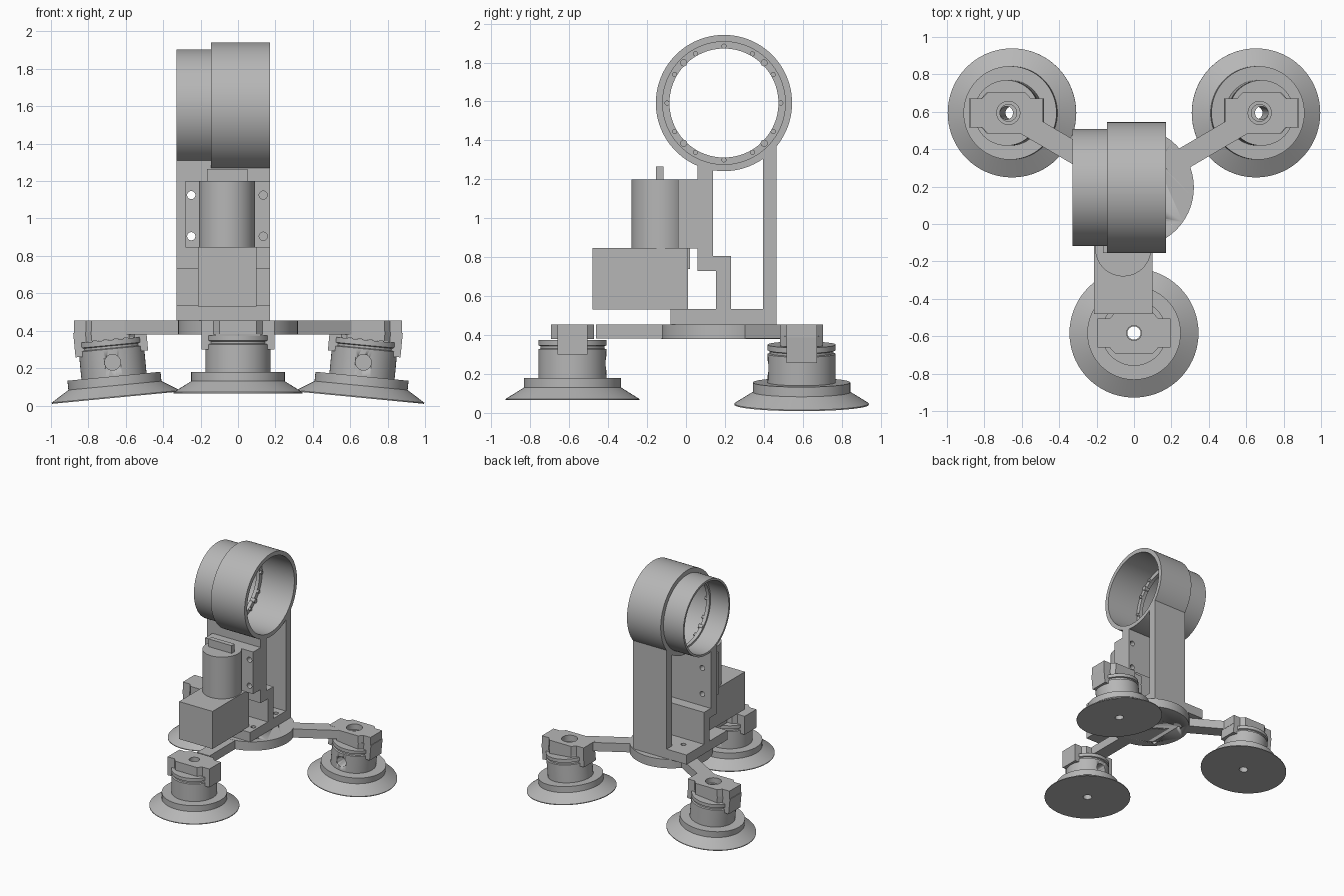
import bpy, bmesh, math
from mathutils import Matrix, Vector

if "Cube" in bpy.data.objects:
    bpy.data.objects.remove(bpy.data.objects["Cube"])

grey = bpy.data.materials.new("plain grey")
grey.use_nodes = True
grey.diffuse_color = (0.47, 0.47, 0.47, 1)
grey.node_tree.nodes["Principled BSDF"].inputs["Base Color"].default_value = grey.diffuse_color


def finish(name, bm, matrix=Matrix()):
    bmesh.ops.recalc_face_normals(bm, faces=bm.faces)
    mesh = bpy.data.meshes.new(name)
    bm.to_mesh(mesh)
    bm.free()
    mesh.transform(matrix)
    mesh.materials.append(grey)
    obj = bpy.data.objects.new(name, mesh)
    bpy.context.collection.objects.link(obj)
    return obj


def smooth(obj):
    bpy.ops.object.select_all(action="DESELECT")
    obj.select_set(True)
    bpy.context.view_layer.objects.active = obj
    bpy.ops.object.shade_smooth_by_angle(angle=math.radians(30))


def box(name, x, y, z):
    bm = bmesh.new()
    bmesh.ops.create_cube(bm, size=1)
    for v in bm.verts:
        v.co = [(a + b) / 2 + c * (b - a) for (a, b), c in zip((x, y, z), v.co)]
    return finish(name, bm)


def prism(name, pts, start, end, axis="Z", matrix=Matrix()):
    """Extrude an outline; axis X takes (y, z) points, axis Z takes (x, y)."""
    bm = bmesh.new()
    place = (lambda p, d: (d, *p)) if axis == "X" else (lambda p, d: (*p, d))
    face = bm.faces.new([bm.verts.new(place(p, start)) for p in pts])
    ext = bmesh.ops.extrude_face_region(bm, geom=[face])["geom"]
    shift = Vector(place((0, 0), end - start))
    bmesh.ops.translate(bm, vec=shift, verts=[g for g in ext if isinstance(g, bmesh.types.BMVert)])
    return finish(name, bm, matrix)


def lathe(name, pts, matrix=Matrix(), steps=72):
    """Revolve a closed (radius, height) section around Z."""
    bm = bmesh.new()
    rings = [[bm.verts.new((r * math.cos(math.tau * i / steps), r * math.sin(math.tau * i / steps), h))
              for r, h in pts] for i in range(steps)]
    n = len(pts)
    for i in range(steps):
        a, b = rings[i], rings[(i + 1) % steps]
        for j in range(n):
            k = (j + 1) % n
            bm.faces.new((a[j], b[j], b[k], a[k]))
    obj = finish(name, bm, matrix)
    smooth(obj)
    return obj


def rod(name, centre, radius, length, axis="Z", steps=32):
    turn = {"X": Matrix.Rotation(math.pi / 2, 4, "Y"),
            "Y": Matrix.Rotation(math.pi / 2, 4, "X"), "Z": Matrix()}[axis]
    bm = bmesh.new()
    bmesh.ops.create_cone(bm, cap_ends=True, segments=steps, radius1=radius, radius2=radius, depth=length)
    obj = finish(name, bm, Matrix.Translation(centre) @ turn)
    smooth(obj)
    return obj


def drill(obj, *cutters):
    for cutter in cutters:
        mod = obj.modifiers.new("hole", "BOOLEAN")
        mod.operation, mod.solver, mod.object = "DIFFERENCE", "EXACT", cutter
        bpy.ops.object.select_all(action="DESELECT")
        bpy.context.view_layer.objects.active = obj
        obj.select_set(True)
        bpy.ops.object.modifier_apply(modifier=mod.name)
        bpy.data.objects.remove(cutter)


# Stepped ring housing, lying along x
RY, RZ = 0.195, 1.592
ring = [(0.35, 0.17), (0.35, -0.145), (0.3125, -0.145), (0.3125, -0.33), (0.295, -0.33),
        (0.295, -0.16), (0.28, -0.16), (0.28, -0.13), (0.315, -0.13), (0.315, 0.17)]
lathe("ring_housing", ring, Matrix.Translation((0, RY, RZ)) @ Matrix.Rotation(math.pi / 2, 4, "Y"), 96)

# Screws around the inner lip
for angle in list(range(0, 360, 30)) + list(range(45, 360, 90)):
    a = math.radians(angle)
    rad = 0.018 if angle % 30 else 0.013
    rod("lip_screw", (-0.135, RY + 0.292 * math.cos(a), RZ + 0.292 * math.sin(a)), rad, 0.04, "X", 16)

# Tower: stepped front plate, back plate and base block
front = prism("tower_front_plate", [(0.155, 0.53), (0.23, 0.53), (0.23, 0.805), (0.14, 0.805), (0.14, 1.265),
              (0.06, 1.275), (0.06, 0.73), (0.155, 0.73)], -0.33, 0.17, "X")
prism("tower_front_top", [(0.06, 1.27), (0.14, 1.26), (0.14, 1.29), (0.06, 1.32)], -0.33, -0.14, "X")
prism("tower_back_plate", [(0.395, 0.53), (0.465, 0.53), (0.465, 1.40), (0.395, 1.328)], -0.145, 0.17, "X")
base = box("tower_base_block", (-0.33, 0.17), (-0.08, 0.465), (0.455, 0.535))

# Motor bracket, gearbox, motor and flat shaft
bracket = box("motor_bracket", (-0.28, 0.17), (-0.04, 0.06), (0.845, 1.2))
for x in (-0.25, 0.135):
    for z in (0.905, 1.125):
        drill(bracket, rod("cutter", (x, 0, z), 0.022, 0.3, "Y"))
        drill(front, rod("cutter", (x, 0.1, z), 0.022, 0.3, "Y"))
box("gearbox", (-0.215, 0.098), (-0.48, 0.01), (0.53, 0.847))
box("gearbox_tab", (-0.16, 0.04), (0.01, 0.02), (0.74, 0.845))
rod("motor", (-0.058, -0.13, 1.0225), 0.15, 0.355, "Z", 64)
box("motor_shaft", (-0.165, 0.05), (-0.155, -0.115), (1.19, 1.265))

# Round base disc with fixing holes
disc = rod("base_disc", (0, RY, 0.4175), 0.32, 0.075, "Z", 72)
for x in (-0.2, 0.13):
    for y in (0.02, 0.32):
        for part in (disc, base):
            drill(part, rod("cutter", (x, y, 0.45), 0.02, 0.4))

# Three arms with suction feet; side feet lean outward
cup = [(0.035, 0), (0.345, 0), (0.345, 0.006), (0.25, 0.065), (0.25, 0.115), (0.175, 0.115), (0.175, 0.262),
       (0.164, 0.266), (0.164, 0.278), (0.175, 0.282), (0.175, 0.31), (0.035, 0.31)]
quarter = [(0.195, 0.078), (0.13, 0.078), (0.1, 0.11)]
outline = (quarter + [(-x, y) for x, y in reversed(quarter)]
           + [(-x, -y) for x, y in quarter] + [(x, -y) for x, y in reversed(quarter)])
for side, label, fx, fy, fz in ((0, "front", 0, -0.583, 0.065),
                                (1, "left", 0.652, 0.594, 0.042), (-1, "right", -0.652, 0.594, 0.042)):
    pose = Matrix.Translation((fx, fy, fz)) @ Matrix.Rotation(math.radians(5.5 * side), 4, "Y")
    foot = lathe(label + "_suction_foot", cup, pose)
    facing = -1 if side else 1
    port = rod("cutter", (0, facing * 0.15, 0.19), 0.042, 0.16, "Y")
    port.data.transform(pose)
    drill(foot, port)

    # Clamp plate with two hanging legs
    top_x = fx + 0.03 * side
    hole = (top_x - 0.01 * side, fy, 0.4)
    cap = prism(label + "_clamp_cap", outline, 0.38, 0.455, "Z", Matrix.Translation((top_x, fy, 0)))
    drill(cap, rod("cutter", hole, 0.062 if side else 0.04, 0.3))
    if side:
        plate = prism(label + "_clamp_plate", outline, 0.312, 0.365, "Z", pose)
        drill(plate, rod("cutter", hole, 0.045, 0.3))
    for sx in (-1, 1):
        leg = box(label + "_clamp_leg", sorted((sx * 0.12, sx * 0.195)), (-0.078, 0.078), (0.235, 0.335))
        leg.data.transform(pose)

    # Flat arm from the disc to the clamp
    start, end = Vector((0, RY)), Vector((top_x, fy))
    along = (end - start).normalized()
    across = Vector((-along.y, along.x)) * 0.058
    near, far = start + along * 0.25, end - along * 0.12
    prism(label + "_arm", [near + across, near - across, far - across, far + across], 0.381, 0.454)
